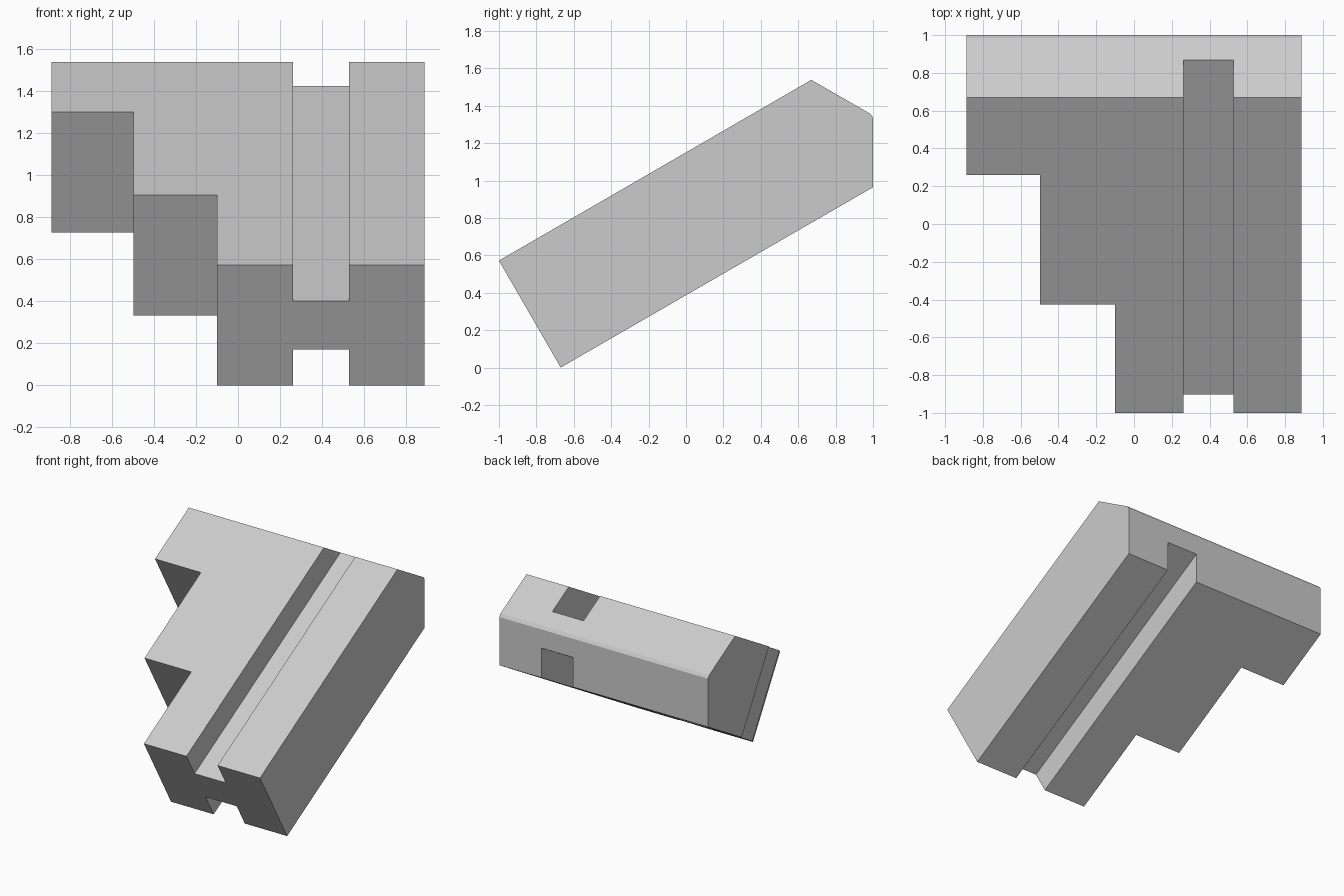
import bpy
import bmesh
from math import radians
from mathutils import Matrix, Vector

default = bpy.data.objects.get("Cube")
if default:
    bpy.data.objects.remove(default, do_unlink=True)

grey = bpy.data.materials.new("mid grey")
grey.use_nodes = True
colour = (0.6, 0.6, 0.6, 1)
grey.diffuse_color = colour
grey.node_tree.nodes["Principled BSDF"].inputs["Base Color"].default_value = colour

HALF_WIDTH = 0.887
THICKNESS = 0.66
GROOVE = (0.262, 0.527)
GROOVE_DEPTH = 0.197
# Frame of the tilted slab: x across, y up the slope, z out of the upper face
slope = Matrix.Translation((0, -0.67, 0)) @ Matrix.Rotation(radians(30), 4, "X")


def make_object(name, bm):
    bmesh.ops.recalc_face_normals(bm, faces=bm.faces)
    mesh = bpy.data.meshes.new(name)
    bm.to_mesh(mesh)
    bm.free()
    mesh.materials.append(grey)
    obj = bpy.data.objects.new(name, mesh)
    bpy.context.collection.objects.link(obj)
    return obj


def slope_box(name, x, y, z):
    low, high = map(Vector, zip(x, y, z))
    bm = bmesh.new()
    size = Matrix.Diagonal((*(high - low), 1))
    bmesh.ops.create_cube(bm, size=1, matrix=slope @ Matrix.Translation((low + high) / 2) @ size)
    return make_object(name, bm)


# Tilted slab, extruded from its side profile
profile = [(-1, 0.572), (-0.67, 0), (1, 0.964), (1, 1.335), (0.985, 1.357), (0.67, 1.538)]
bm = bmesh.new()
side = bm.faces.new([bm.verts.new((-HALF_WIDTH, y, z)) for y, z in profile])
grown = bmesh.ops.extrude_face_region(bm, geom=[side])
bmesh.ops.translate(bm, vec=(2 * HALF_WIDTH, 0, 0),
                    verts=[v for v in grown["geom"] if isinstance(v, bmesh.types.BMVert)])
slab = make_object("stepped_slab", bm)

# Two front steps, and a lengthwise groove in the upper and lower faces
cutters = [
    slope_box("outer_step_cutter", (-1.5, -0.497), (-1, 1.455), (-1, 2)),
    slope_box("inner_step_cutter", (-1.2, -0.1), (-1, 0.664), (-1, 2)),
    slope_box("upper_groove_cutter", GROOVE, (-1, 4), (THICKNESS - GROOVE_DEPTH, 2)),
    slope_box("lower_groove_cutter", GROOVE, (-1, 4), (-1, GROOVE_DEPTH)),
]
for cutter in cutters:
    cutter.hide_render = True
    cutter.hide_viewport = True
    cut = slab.modifiers.new(cutter.name, "BOOLEAN")
    cut.operation = "DIFFERENCE"
    cut.solver = "EXACT"
    cut.object = cutter
